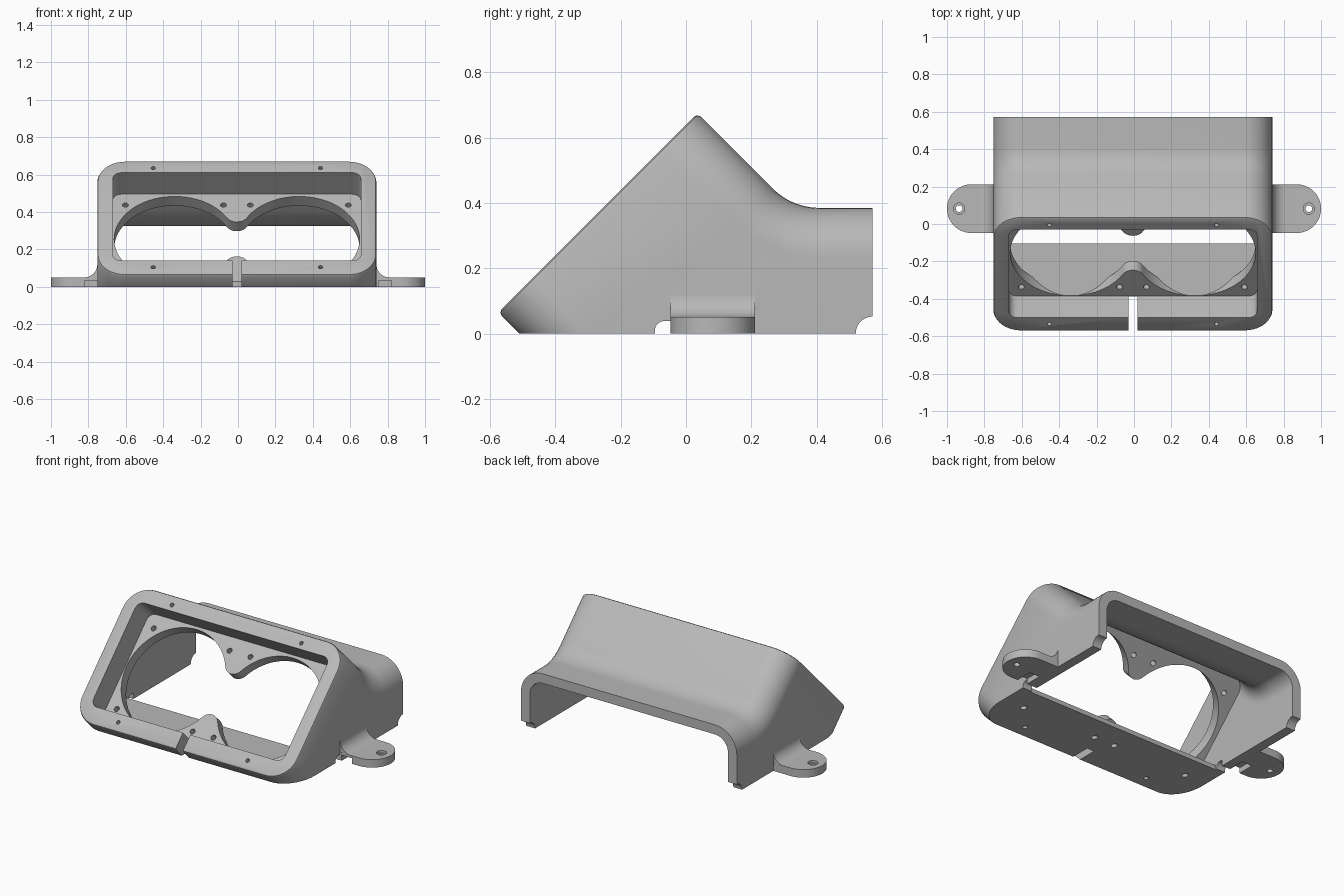
import bpy, bmesh
from math import sin, cos, pi, radians, atan2, hypot
from mathutils import Matrix

cube = bpy.data.objects.get("Cube")
if cube:
    bpy.data.objects.remove(cube, do_unlink=True)

grey = bpy.data.materials.new("matte grey")
grey.use_nodes = True
grey.diffuse_color = (0.48, 0.48, 0.48, 1)
grey.node_tree.nodes["Principled BSDF"].inputs["Base Color"].default_value = grey.diffuse_color

CX = -0.006          # body is set very slightly to one side
TILT = pi / 4
TOP_Y, TOP_Z = 0.035, 0.675
FACE_H = 0.863
PLATE_S, PLATE_BACK = 0.163, 0.233
FLOOR = 0.028
MID = -FACE_H / 2


def arc(cx, cy, r, a0, a1, n):
    return [(cx + r * cos(a0 + (a1 - a0) * i / n), cy + r * sin(a0 + (a1 - a0) * i / n))
            for i in range(n + 1)]


def rounded_rect(half, top, bottom, r, n=10):
    pts = []
    for k, (x, y) in enumerate([(half - r, top - r), (r - half, top - r),
                                (r - half, bottom + r), (half - r, bottom + r)]):
        pts += arc(x, y, r, k * pi / 2, (k + 1) * pi / 2, n)
    return pts


def frame(s):
    """Point and downward angle on the ridge line: slope, bend, then level."""
    bend_r = 0.2
    slope = (TOP_Z - 0.385 - bend_r * (1 - cos(TILT))) / sin(TILT)
    d = min(s, slope)
    y, z, a = TOP_Y + d * cos(TILT), TOP_Z - d * sin(TILT), TILT
    if s > slope:
        a = max(0, TILT - (s - slope) / bend_r)
        y += bend_r * (sin(TILT) - sin(a))
        z -= bend_r * (cos(a) - cos(TILT))
        y += max(0, s - slope - bend_r * TILT)
    return y, z, a, slope, slope + bend_r * TILT


def make(name, rings):
    """Closed solid lofted through rings of matching points."""
    bm = bmesh.new()
    loops = [[bm.verts.new(p) for p in ring] for ring in rings]
    n = len(loops[0])
    for a, b in zip(loops, loops[1:]):
        for i in range(n):
            bm.faces.new((a[i], a[(i + 1) % n], b[(i + 1) % n], b[i]))
    bm.faces.new(loops[0][::-1])
    bm.faces.new(loops[-1])
    bmesh.ops.recalc_face_normals(bm, faces=bm.faces)
    me = bpy.data.meshes.new(name)
    bm.to_mesh(me)
    bm.free()
    ob = bpy.data.objects.new(name, me)
    bpy.context.collection.objects.link(ob)
    return ob


def section(s, pts, x0=CX):
    y, z, a = frame(s)[:3]
    return [(x0 + u, y + v * sin(a), z + v * cos(a)) for u, v in pts]


def sweep_stations(start, end):
    b0, b1 = frame(0)[3:]
    return [start] + [b0 + (b1 - b0) * i / 14 for i in range(15)] + [end]


def clip(ob, z):
    """Remove everything under height z and close the cut."""
    bm = bmesh.new()
    bm.from_mesh(ob.data)
    geom = bm.verts[:] + bm.edges[:] + bm.faces[:]
    cut = bmesh.ops.bisect_plane(bm, geom=geom, plane_co=(0, 0, z), plane_no=(0, 0, -1), clear_outer=True)
    edges = [e for e in cut["geom_cut"] if isinstance(e, bmesh.types.BMEdge)]
    bmesh.ops.holes_fill(bm, edges=[e for e in edges if e.is_boundary])
    bmesh.ops.recalc_face_normals(bm, faces=bm.faces)
    bm.to_mesh(ob.data)
    bm.free()
    return ob


def box(x0, x1, y0, y1, z0, z1):
    return make("cutter", [[(x0, y0, z), (x1, y0, z), (x1, y1, z), (x0, y1, z)] for z in (z0, z1)])


def combine(body, tool, op):
    tool.hide_render = True
    mod = body.modifiers.new("cut", "BOOLEAN")
    mod.operation, mod.solver, mod.object = op, "EXACT", tool
    graph = bpy.context.evaluated_depsgraph_get()
    me = bpy.data.meshes.new_from_object(body.evaluated_get(graph))
    body.modifiers.clear()
    body.data = me
    bpy.data.objects.remove(tool, do_unlink=True)


# Outer shell: rounded section swept down the slope and out to the rear
HALF = 0.746
rings = [section(s, rounded_rect(HALF - i, -i, i - FACE_H, 0.15 - i))
         for s, i in ((0, 0.015), (0.0045, 0.0045))]
rings += [section(s, rounded_rect(HALF, 0, -FACE_H, 0.15)) for s in sweep_stations(0.015, frame(0)[4])]
end = frame(0)[4] + 0.572 - frame(frame(0)[4])[0]
rings.append(section(end, rounded_rect(HALF, 0, -FACE_H, 0.15)))
housing = clip(make("gauge_housing", rings), 0)

# Mounting ears with filleted roots
for side in (-1, 1):
    wall = side * HALF + CX
    outline = [(0.70, -0.048)] + arc(0.87, 0.082, 0.13, -pi / 2, pi / 2, 24) + [(0.70, 0.212)]
    ear = make("ear", [[(side * x, y, z) for x, y in outline] for z in (0, 0.05)])
    combine(housing, ear, "UNION")
    r = 0.07
    root = [(wall - side * 0.03, 0.03)] + [(wall + side * (r - r * cos(t)), 0.05 + r - r * sin(t))
            for t in [pi / 2 * i / 10 for i in range(11)]] + [(wall + side * r, 0.03)]
    fillet = make("fillet", [[(x, y, z) for x, z in root] for y in (-0.0475, 0.2115)])
    combine(housing, fillet, "UNION")

# Front recess
recess = rounded_rect(0.663, -0.092, -0.757, 0.045, 6)
combine(housing, make("recess", [section(s, recess) for s in (-0.1, PLATE_S)]), "DIFFERENCE")

# Rear cavity, leaving a floor under the front part only
inner = rounded_rect(0.685, -0.06, -1.05, 0.09)
cavity = make("cavity", [section(s, inner) for s in sweep_stations(PLATE_BACK, end + 0.1)])
combine(housing, clip(cavity, FLOOR), "DIFFERENCE")
combine(housing, box(CX - 0.685, CX + 0.685, -0.105, 0.8, -0.1, 0.06), "DIFFERENCE")

# Twin round gauge opening joined by a waist with rounded lobes
C, R, WAIST = 0.333, 0.323, 0.13
lobe = (C * C + WAIST * WAIST - R * R) / (2 * (R - WAIST))
lc = WAIST + lobe
ang = atan2(lc, -C)
t = atan2(lc, C)
right = arc(C, 0, R, -ang, ang, 56)
upper = arc(0, lc, lobe, -(pi - pi + t), t - pi, 14)[1:-1]
left = [(-x, -y) for x, y in right]
lower = [(-x, -y) for x, y in upper]
outline = [(x, y + MID) for x, y in right + upper + left + lower]
opening = make("opening", [section(s, outline) for s in (PLATE_S - 0.05, PLATE_BACK + 0.01)])
combine(housing, clip(opening, FLOOR), "DIFFERENCE")

# Screw holes through the rim and the gauge plate
holes = [(x, MID + k * 0.375, -0.05, 0.3, 0.012) for x in (-0.447, 0.447) for k in (-1, 1)]
holes += [(x, MID + k * 0.258, PLATE_S - 0.05, 0.32, 0.016)
          for x in (-0.596, -0.072, 0.072, 0.596) for k in (-1, 1)]
for x, v, s0, s1, r in holes:
    y, z = TOP_Y + v * sin(TILT), TOP_Z + v * cos(TILT)
    ring = arc(x, v, r, 0, 2 * pi, 16)[:-1]
    pts = [[(CX + u, TOP_Y + (s + w) * sin(TILT), TOP_Z + (w - s) * cos(TILT)) for u, w in ring]
           for s in (s0, s1)]
    combine(housing, make("screw", pts), "DIFFERENCE")

# Slot in the lower rim
combine(housing, box(-0.03, 0.02, -0.7, -0.388, -0.1, 0.2), "DIFFERENCE")

# Rounded relief at the rear lower corners
relief = arc(0.572, 0, 0.052, 0, 2 * pi, 40)[:-1]
combine(housing, make("relief", [[(x, y, z) for y, z in relief] for x in (-0.9, 0.9)]), "DIFFERENCE")

# Cable notches in the side walls, under-ear channels and ear bolt holes
for side in (-1, 1):
    notch = [(-0.047, -0.05), (-0.047, 0.038)] + arc(-0.067, 0.01, 0.028, pi / 2, pi, 8) + [(-0.095, -0.05)]
    combine(housing, make("notch", [[(side * x, y, z) for y, z in notch] for x in (0.6, 0.82)]), "DIFFERENCE")
    xs = sorted((side * 0.75, side * 0.82))
    combine(housing, box(xs[0], xs[1], -0.06, 0.06, -0.05, 0.034), "DIFFERENCE")
    for r, z0 in ((0.018, -0.05), (0.03, 0.035)):
        ring = arc(side * 0.935, 0.082, r, 0, 2 * pi, 24)[:-1]
        combine(housing, make("bolt", [[(x, y, z) for x, y in ring] for z in (z0, 0.1)]), "DIFFERENCE")

# Finish
housing.data.materials.clear()
housing.data.materials.append(grey)
for p in housing.data.polygons:
    p.material_index = 0
bpy.ops.object.select_all(action="DESELECT")
housing.select_set(True)
bpy.context.view_layer.objects.active = housing
bpy.ops.object.shade_smooth_by_angle(angle=radians(30))
